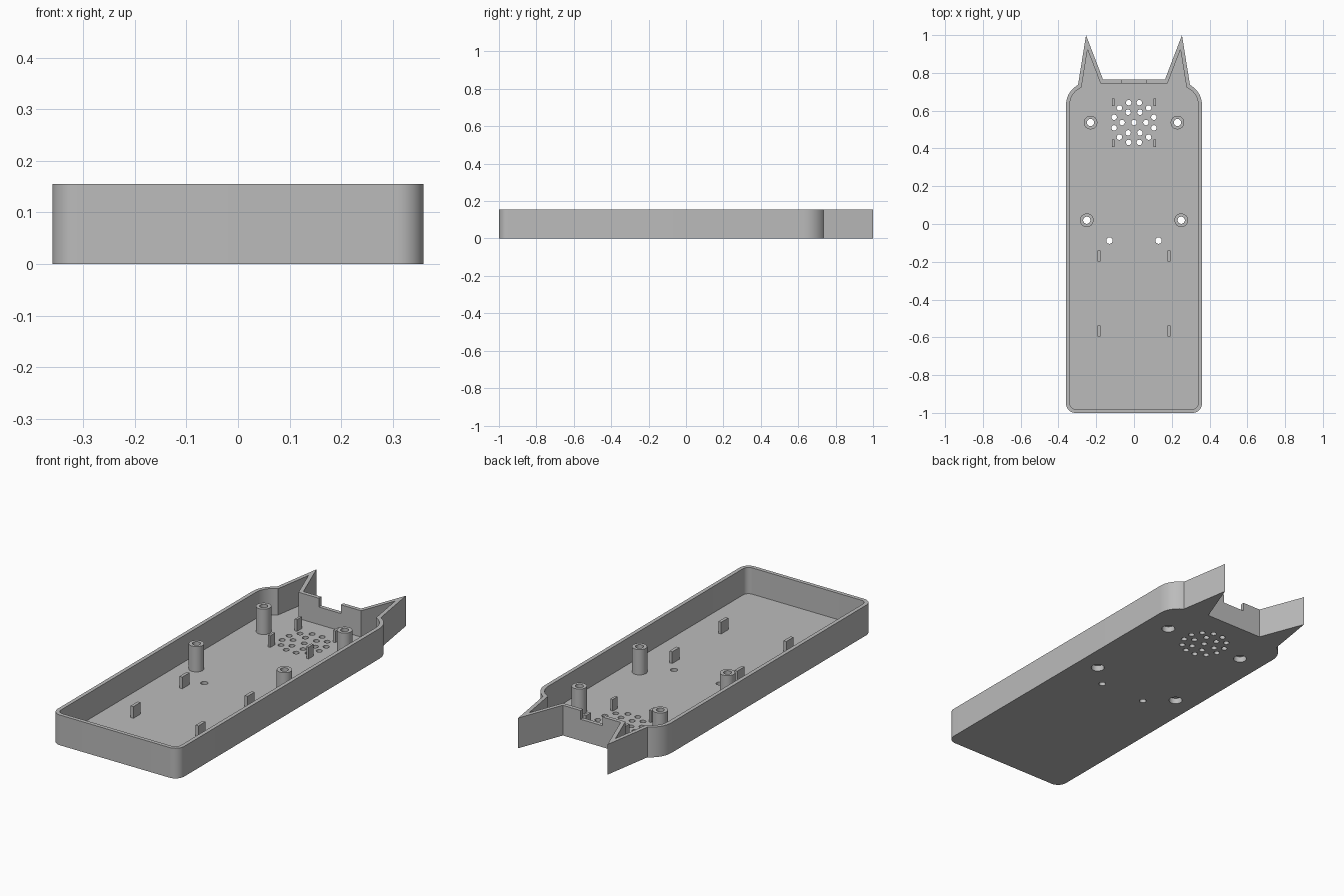
import bpy, bmesh, math
from mathutils import Vector, Matrix

if "Cube" in bpy.data.objects:
    bpy.data.objects.remove(bpy.data.objects["Cube"])

HEIGHT, FLOOR, WALL = 0.155, 0.02, 0.02

grey = bpy.data.materials.new("plain grey")
grey.use_nodes = True
colour = (0.5, 0.5, 0.5, 1)
grey.diffuse_color = colour
grey.node_tree.nodes["Principled BSDF"].inputs["Base Color"].default_value = colour


def make_object(name, bm):
    bmesh.ops.recalc_face_normals(bm, faces=bm.faces)
    mesh = bpy.data.meshes.new(name)
    bm.to_mesh(mesh)
    bm.free()
    mesh.materials.append(grey)
    obj = bpy.data.objects.new(name, mesh)
    bpy.context.collection.objects.link(obj)
    return obj


def add_cylinder(bm, x, y, z0, z1, r, sides=32):
    bmesh.ops.create_cone(bm, cap_ends=True, segments=sides, radius1=r, radius2=r,
                          depth=z1 - z0, matrix=Matrix.Translation((x, y, (z0 + z1) / 2)))


def add_box(bm, x, y, z0, z1, sx, sy):
    place = Matrix.Translation((x, y, (z0 + z1) / 2))
    bmesh.ops.create_cube(bm, size=1, matrix=place @ Matrix.Diagonal((sx, sy, z1 - z0, 1)))


def arc(cx, cy, r, a0, a1, steps=12):
    angles = [math.radians(a0 + (a1 - a0) * i / steps) for i in range(steps + 1)]
    return [Vector((cx + r * math.cos(a), cy + r * math.sin(a))) for a in angles]


def inset(points, d):
    """Mitred inward offset of a counter-clockwise outline."""
    result = []
    for i, p in enumerate(points):
        e0 = (p - points[i - 1]).normalized()
        e1 = (points[(i + 1) % len(points)] - p).normalized()
        n0, n1 = Vector((-e0.y, e0.x)), Vector((-e1.y, e1.x))
        result.append(p + (n0 + n1) * d / (1 + n0.dot(n1)))
    return result


def cut(obj, cutter):
    mod = obj.modifiers.new("cut", 'BOOLEAN')
    mod.operation, mod.solver, mod.object = 'DIFFERENCE', 'EXACT', cutter
    graph = bpy.context.evaluated_depsgraph_get()
    mesh = bpy.data.meshes.new_from_object(obj.evaluated_get(graph))
    obj.modifiers.clear()
    obj.data = mesh


# Outline: rounded corners and two pointed ears, mirrored across x
half = arc(0.31, -0.95, 0.05, -90, 0) + arc(0.24, 0.63, 0.12, 0, 62)
half += [Vector((0.254, 1.0)), Vector((0.164, 0.765))]
outer = half + [Vector((-p.x, p.y)) for p in reversed(half)]
inner = inset(outer, WALL)

# Open tray: base, outer wall, rim, inner wall and floor
bm = bmesh.new()
layers = [(outer, 0), (outer, HEIGHT), (inner, HEIGHT), (inner, FLOOR)]
rings = [[bm.verts.new((p.x, p.y, z)) for p in pts] for pts, z in layers]
for a, b in zip(rings, rings[1:]):
    for i in range(len(a)):
        j = (i + 1) % len(a)
        bm.faces.new((a[i], a[j], b[j], b[i]))
bm.faces.new(rings[0])
bm.faces.new(rings[-1])
case = make_object("case_shell", bm)

# Screw posts
post_spots = [(s * x, y) for x, y in ((0.23, 0.537), (0.25, 0.02)) for s in (-1, 1)]
bm = bmesh.new()
for x, y in post_spots:
    add_cylinder(bm, x, y, 0.01, 0.15, 0.036)
posts = make_object("screw_posts", bm)

# Cutters: screw holes, sound holes, small holes and the cable notch
bm = bmesh.new()
for x, y in post_spots:
    add_cylinder(bm, x, y, -0.1, 0.3, 0.019)
for count, radius, turn in ((1, 0, 0), (6, 0.063, 0), (12, 0.109, 15)):
    for i in range(count):
        a = math.radians(turn + 360 * i / count)
        add_cylinder(bm, radius * math.cos(a), 0.537 + radius * math.sin(a),
                     -0.1, 0.1, 0.0145, 20)
for s in (-1, 1):
    add_cylinder(bm, s * 0.13, -0.088, -0.1, 0.1, 0.017, 24)
add_box(bm, 0, 0.755, HEIGHT - 0.045, 0.3, 0.125, 0.08)
holes = make_object("hole_cutter", bm)

# Cutter: screw head recesses under the base
bm = bmesh.new()
for x, y in post_spots:
    add_cylinder(bm, x, y, -0.1, 0.03, 0.032)
recesses = make_object("recess_cutter", bm)

for cutter in (holes, recesses):
    cutter.hide_render = True
    for part in (case, posts):
        cut(part, cutter)
for cutter in (holes, recesses):
    bpy.data.objects.remove(cutter)

# Upright board clips
bm = bmesh.new()
for s in (-1, 1):
    for x, y, sx, sy in ((0.185, -0.17, 0.016, 0.058), (0.185, -0.567, 0.016, 0.058),
                         (0.109, 0.645, 0.013, 0.04), (0.109, 0.428, 0.013, 0.04)):
        add_box(bm, s * x, y, 0.01, 0.08, sx, sy)
make_object("board_clips", bm)

# Smooth the rounded walls, keep the edges sharp
bpy.ops.object.select_all(action='DESELECT')
for part in (case, posts):
    part.select_set(True)
bpy.context.view_layer.objects.active = case
bpy.ops.object.shade_smooth_by_angle(angle=math.radians(30))
